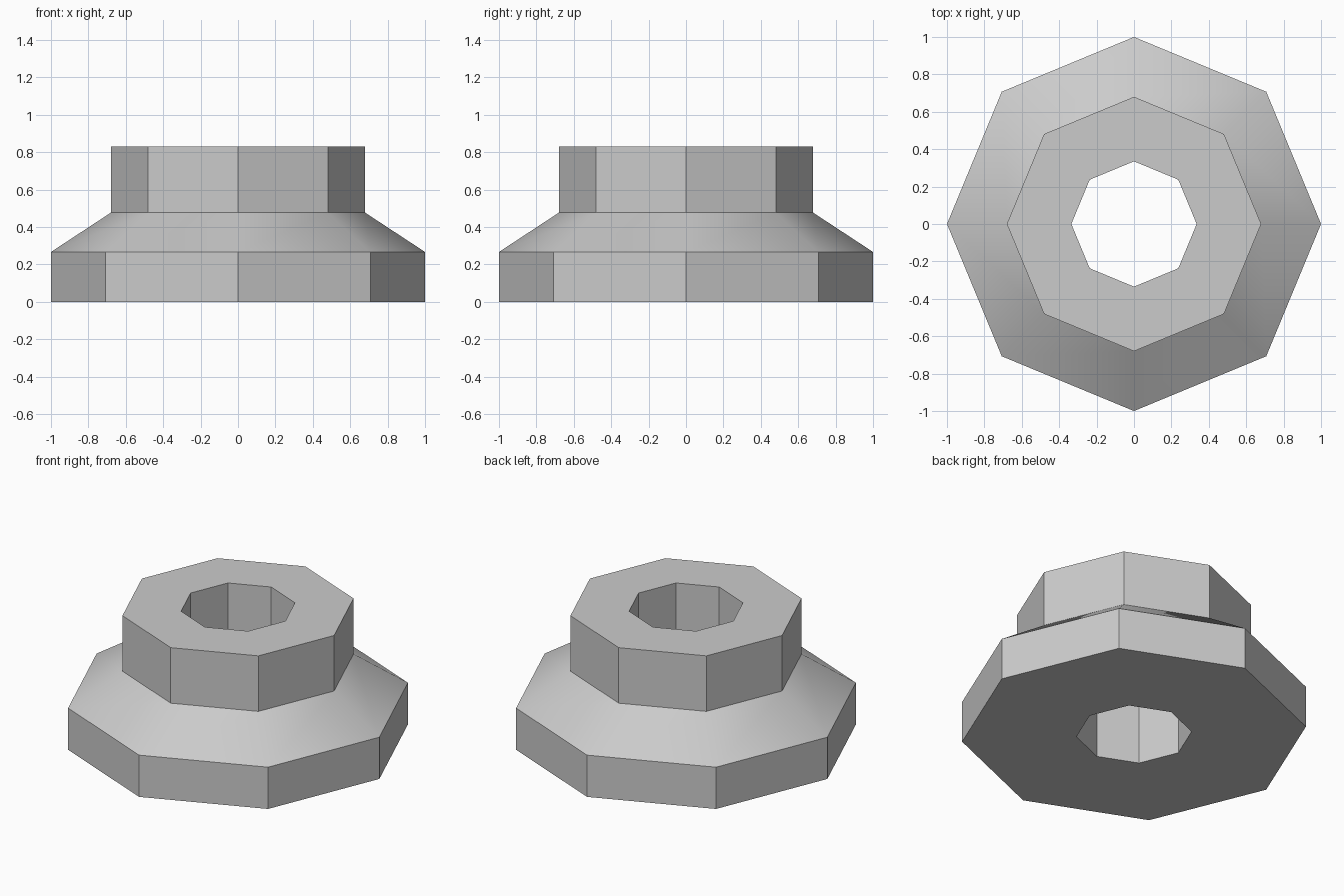
import bpy
import bmesh
from math import cos, sin, pi, radians

cube = bpy.data.objects.get("Cube")
if cube:
    bpy.data.objects.remove(cube, do_unlink=True)

SIDES = 8
# Closed (radius, height) section: base rim, sloped shoulder, collar, through-hole
PROFILE = [(1.0, 0.0), (1.0, 0.267), (0.68, 0.477), (0.68, 0.832),
           (0.335, 0.832), (0.335, 0.0)]


def make_material(name, color):
    mat = bpy.data.materials.new(name)
    mat.use_nodes = True
    mat.diffuse_color = color
    mat.node_tree.nodes["Principled BSDF"].inputs["Base Color"].default_value = color
    return mat


def revolve(name, profile, sides, mat):
    """Sweep a closed section around z into a faceted ring."""
    bm = bmesh.new()
    rings = []
    for i in range(sides):
        a = 2 * pi * i / sides
        rings.append([bm.verts.new((r * cos(a), r * sin(a), z)) for r, z in profile])
    count = len(profile)
    for i, ring in enumerate(rings):
        after = rings[(i + 1) % sides]
        for j in range(count):
            k = (j + 1) % count
            bm.faces.new((ring[j], after[j], after[k], ring[k]))
    bmesh.ops.recalc_face_normals(bm, faces=bm.faces)
    mesh = bpy.data.meshes.new(name)
    bm.to_mesh(mesh)
    bm.free()
    mesh.materials.append(mat)
    obj = bpy.data.objects.new(name, mesh)
    bpy.context.collection.objects.link(obj)
    return obj


# Octagonal flanged bushing
grey = make_material("light grey", (0.6, 0.6, 0.6, 1.0))
bushing = revolve("flanged_bushing", PROFILE, SIDES, grey)

# Smooth shoulder, crisp walls
bpy.ops.object.select_all(action="DESELECT")
bushing.select_set(True)
bpy.context.view_layer.objects.active = bushing
bpy.ops.object.shade_smooth_by_angle(angle=radians(30))
